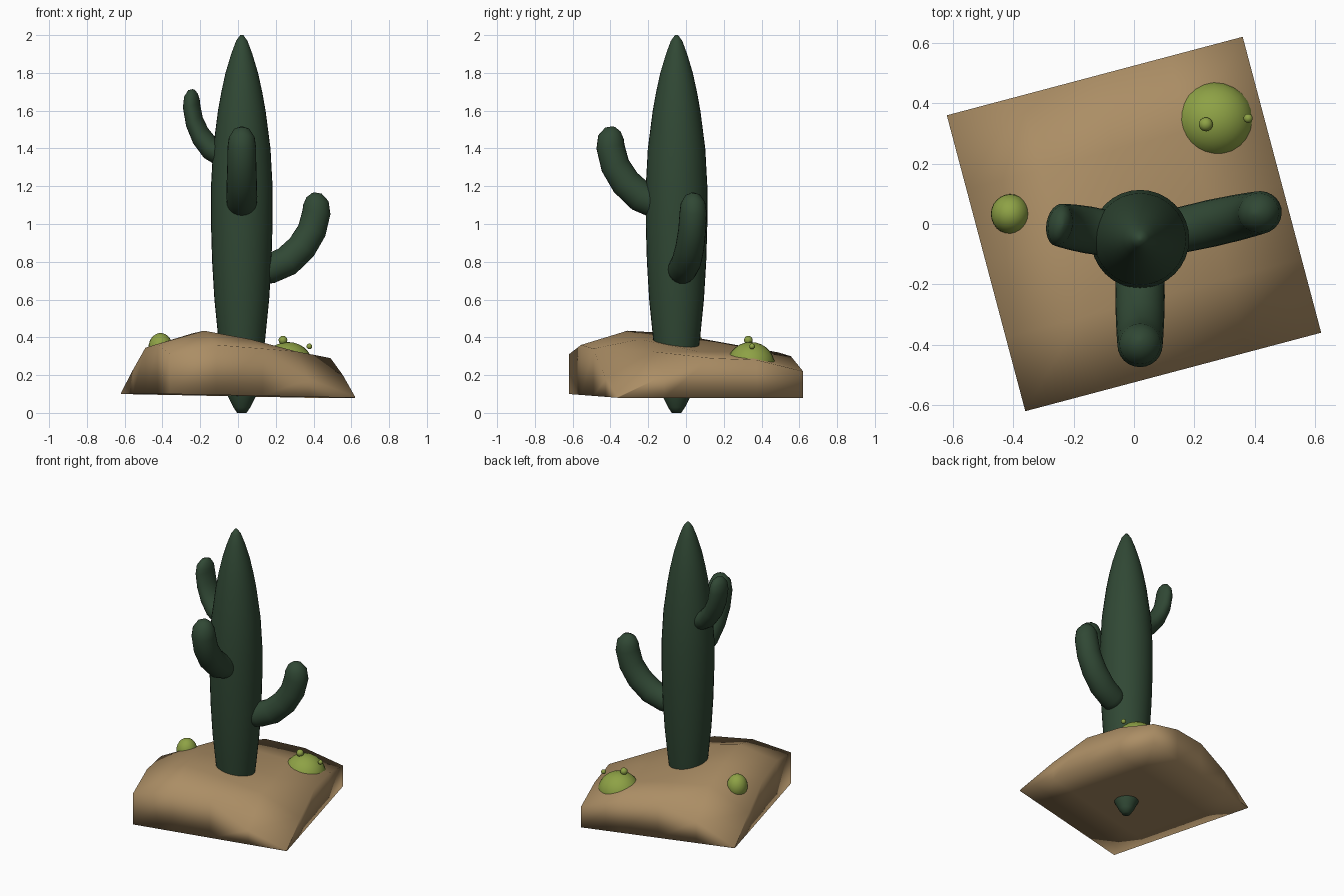
import bpy, bmesh, math
from mathutils import Vector, Matrix

if "Cube" in bpy.data.objects:
    bpy.data.objects.remove(bpy.data.objects["Cube"], do_unlink=True)


def material(name, rgb):
    m = bpy.data.materials.new(name)
    m.use_nodes = True
    m.diffuse_color = (*rgb, 1)
    m.node_tree.nodes["Principled BSDF"].inputs["Base Color"].default_value = (*rgb, 1)
    return m


dark_green = material("dark green", (0.03, 0.065, 0.035))
light_green = material("light green", (0.27, 0.36, 0.06))
sand = material("sand", (0.41, 0.27, 0.13))


def finish(bm, name, mat, matrix=Matrix()):
    bm.transform(matrix)
    bmesh.ops.recalc_face_normals(bm, faces=bm.faces[:])
    mesh = bpy.data.meshes.new(name)
    bm.to_mesh(mesh)
    bm.free()
    mesh.materials.append(mat)
    mesh.shade_smooth()
    obj = bpy.data.objects.new(name, mesh)
    bpy.context.collection.objects.link(obj)
    return obj


def tube(name, path, mat, matrix=Matrix(), sides=24):
    """Sweep a circle along (x, z, radius) points and close both ends."""
    bm = bmesh.new()
    pts = [Vector((x, 0, z)) for x, z, r in path]
    rings = []
    for i, p in enumerate(pts):
        along = (pts[min(i + 1, len(pts) - 1)] - pts[max(i - 1, 0)]).normalized()
        side = Vector((0, 1, 0))
        out = side.cross(along)
        rings.append([bm.verts.new(p + path[i][2] * (side * math.cos(a) + out * math.sin(a)))
                      for a in (math.tau * k / sides for k in range(sides))])
    for a, b in zip(rings, rings[1:]):
        for k in range(sides):
            n = (k + 1) % sides
            bm.faces.new((a[k], a[n], b[n], b[k]))
    bm.faces.new(rings[0])
    bm.faces.new(rings[-1])
    return finish(bm, name, mat, matrix)


# Trunk, tapering at both ends
AXIS = Vector((0.02, -0.05, 0))
trunk = [(0, .025), (.03, .045), (.09, .075), (.2, .1), (.4, .125), (.6, .145), (.8, .157),
         (1, .163), (1.2, .163), (1.4, .152), (1.6, .126), (1.7, .108), (1.8, .086),
         (1.9, .056), (1.97, .03), (2, .008)]
tube("trunk", [(0, z, r) for z, r in trunk], dark_green, Matrix.Translation(AXIS), 32)

# Three upturned arms sharing one shape
arm = [(.02, .06, .078), (.1, .075, .08), (.19, .115, .082), (.27, .19, .08), (.325, .28, .077),
       (.35, .38, .075), (.347, .43, .068), (.337, .47, .042), (.333, .485, .008)]
for name, angle, offset, height, scale in (
        ("front_arm", -90, 0, 1.03, (1, 1, 1)),
        ("left_arm", 12.5, .055, .69, (1, .95, .98)),
        ("right_arm", 170, .06, 1.31, (.6, .95, .83))):
    place = (Matrix.Translation(AXIS + Vector((0, 0, height)))
             @ Matrix.Rotation(math.radians(angle), 4, "Z")
             @ Matrix.Translation((offset, 0, 0)) @ Matrix.Diagonal((*scale, 1)))
    tube(name, arm, dark_green, place)

# Sandy mound: a turned square slab with an uneven top
CORNER, EDGE_S, EDGE_T = Vector((-.36, -.62)), Vector((.98, .26)), Vector((-.26, .98))
heights = [(.31, .36, .34, .18, .085),
           (.365, .435, .39, .325, .2),
           (.345, .42, .365, .325, .29),
           (.23, .375, .36, .325, .28),
           (.105, .24, .32, .3, .22)]
N = len(heights) - 1
bm = bmesh.new()
top, base = {}, {}
for j in range(N + 1):
    for i in range(N + 1):
        p = CORNER + EDGE_S * i / N + EDGE_T * j / N
        top[i, j] = bm.verts.new((*p, heights[j][i]))
        base[i, j] = bm.verts.new((*p, .1 - .02 * i / N))
for j in range(N):
    for i in range(N):
        for layer in (top, base):
            bm.faces.new((layer[i, j], layer[i + 1, j], layer[i + 1, j + 1], layer[i, j + 1]))
rim = ([(i, 0) for i in range(N)] + [(N, j) for j in range(N)]
       + [(i, N) for i in range(N, 0, -1)] + [(0, j) for j in range(N, 0, -1)])
for a, b in zip(rim, rim[1:] + rim[:1]):
    bm.faces.new((base[a], base[b], top[b], top[a]))
mound = finish(bm, "sand_mound", sand)


# Small round cacti and their buds
def ball(name, centre, size):
    bm = bmesh.new()
    bmesh.ops.create_uvsphere(bm, u_segments=24, v_segments=14, radius=1)
    finish(bm, name, light_green, Matrix.Translation(centre) @ Matrix.Diagonal((*size, 1)))


ball("large_round_cactus", (.265, .343, .25), (.133, .128, .125))
ball("small_round_cactus", (-.41, .033, .345), (.064, .066, .078))
ball("top_bud", (.238, .33, .385), (.023, .023, .023))
ball("side_bud", (.378, .35, .352), (.015, .015, .015))
